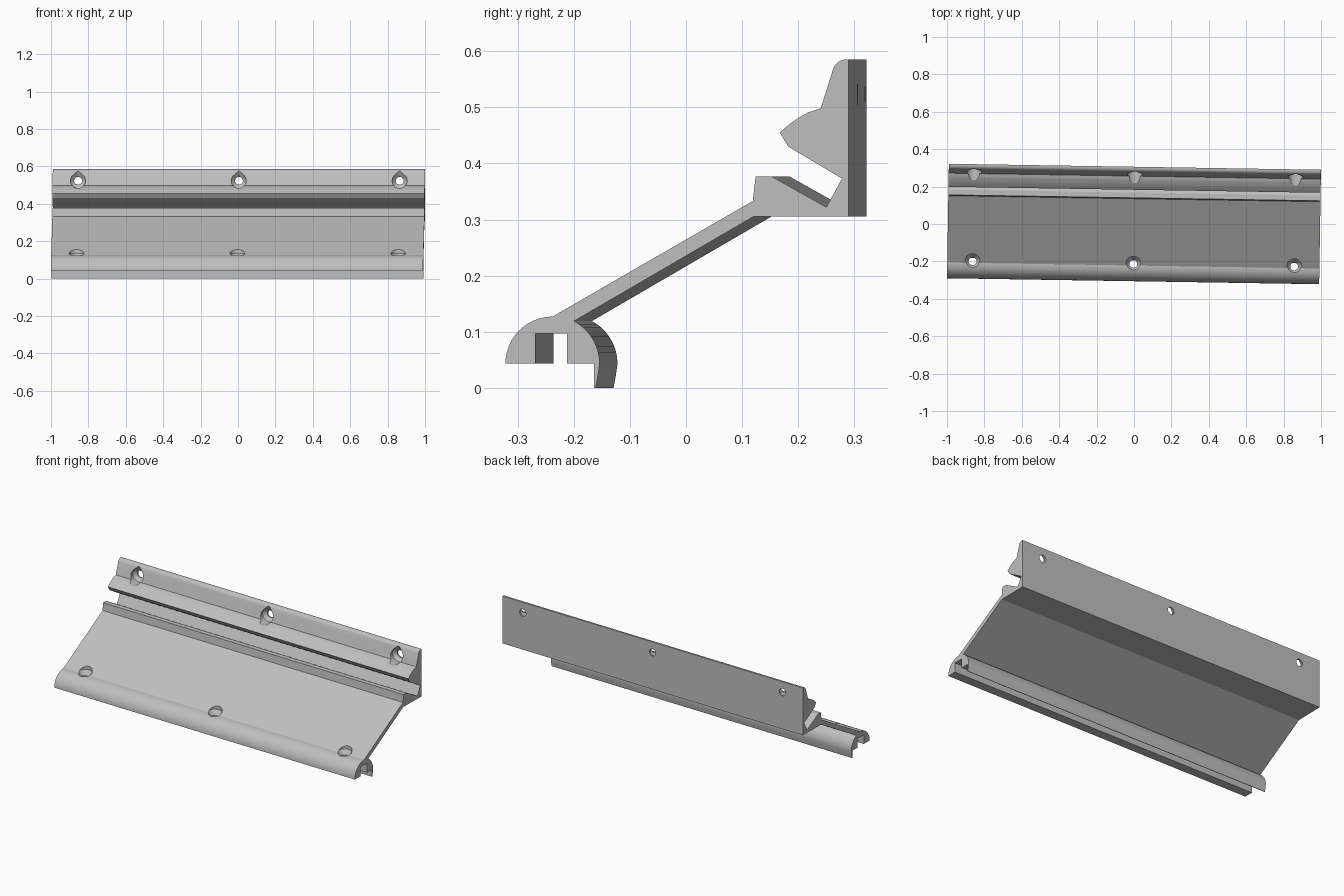
import bpy, bmesh
from math import sin, cos, radians, pi, sqrt
from mathutils import Matrix, Vector

if "Cube" in bpy.data.objects:
    bpy.data.objects.remove(bpy.data.objects["Cube"])

HALF = 0.995       # half length of the extrusion
SHIFT = 0.016      # profile offset that centres it on y
SKEW = -0.016      # slight turn about z


def arc(cy, cz, r, a0, a1, n):
    """Points along a circular arc, angles in degrees."""
    angles = [radians(a0 + (a1 - a0) * i / n) for i in range(n + 1)]
    return [(cy + r * cos(a), cz + r * sin(a)) for a in angles]


def make_object(name, bm):
    bmesh.ops.recalc_face_normals(bm, faces=bm.faces)
    mesh = bpy.data.meshes.new(name)
    bm.to_mesh(mesh)
    bm.free()
    obj = bpy.data.objects.new(name, mesh)
    bpy.context.collection.objects.link(obj)
    return obj


def loft(bm, rings):
    """Closed solid through a list of equal-sized rings of points."""
    loops = [[bm.verts.new(p) for p in ring] for ring in rings]
    for a, b in zip(loops, loops[1:]):
        for i in range(len(a)):
            j = (i + 1) % len(a)
            bm.faces.new((a[i], a[j], b[j], b[i]))
    bm.faces.new(loops[0])
    bm.faces.new(loops[-1][::-1])


def screw_hole(bm, matrix, steps):
    """Stepped hole along local z; steps are (depth, radius, pointed top)."""
    rings = []
    for depth, radius, pointed in steps:
        ring = []
        for i in range(32):
            a = 2 * pi * i / 32
            x, y = radius * cos(a), radius * sin(a)
            if pointed and y > radius * sqrt(0.5) + 1e-6:
                # straight sides meeting in a point
                y = radius * sqrt(2) - abs(x)
            ring.append(matrix @ Vector((x, y, depth)))
        rings.append(ring)
    loft(bm, rings)


# Cross-section, clockwise from the rear lower corner
profile = [(0.29, 0.305), (0.29, 0.585)]
profile += arc(0.285, 0.561, 0.024, 90, 160, 7)            # rounded top
profile += [(0.24, 0.498), (0.218, 0.491), (0.2, 0.481),   # ridge
            (0.183, 0.469), (0.167, 0.455), (0.182, 0.43)]
profile += [(0.278, 0.373), (0.25, 0.322), (0.152, 0.377)]  # groove
profile += [(0.124, 0.377), (0.119, 0.333), (-0.238, 0.127)]  # arm top
profile += arc(-0.238, 0.043, 0.084, 92, 180, 12)          # front nose
profile += [(-0.268, 0.043), (-0.268, 0.097), (-0.212, 0.097),
            (-0.212, 0.043), (-0.164, 0.043), (-0.164, 0), (-0.161, 0),
            (-0.157, 0.022)]                               # slot and lip
profile += arc(-0.24, 0.043, 0.086, 0, 62, 9)              # rear hook
profile += [(0.12, 0.305)]

bm = bmesh.new()
loft(bm, [[(x, y + SHIFT, z) for y, z in profile] for x in (-HALF, HALF)])
rail = make_object("mounting_rail", bm)

# Screw holes: upper row runs backward, lower row runs downward
bm = bmesh.new()
for x in (-0.86, 0, 0.86):
    back = Matrix.Translation((x, 0, 0.523)) @ Matrix.Rotation(-pi / 2, 4, 'X')
    back = back @ Matrix.Scale(-1, 4, (0, 1, 0))
    screw_hole(bm, back, [(0.1, 0.04, True), (0.28, 0.04, True),
                          (0.297, 0.021, False), (0.35, 0.021, False)])
    down = Matrix.Translation((x, -0.213, 0))
    screw_hole(bm, down, [(0.07, 0.021, False), (0.107, 0.021, False),
                          (0.134, 0.04, False), (0.25, 0.04, False)])
cutter = make_object("hole_cutter", bm)
cutter.hide_render = True

bpy.context.view_layer.objects.active = rail
rail.select_set(True)
cut = rail.modifiers.new("screw_holes", 'BOOLEAN')
cut.operation = 'DIFFERENCE'
cut.solver = 'EXACT'
cut.object = cutter
bpy.ops.object.modifier_apply(modifier=cut.name)
bpy.data.objects.remove(cutter)

rail.data.transform(Matrix.Rotation(SKEW, 4, 'Z'))

# Single grey plastic
grey = bpy.data.materials.new("light_grey")
grey.use_nodes = True
colour = (0.52, 0.52, 0.52, 1)
grey.diffuse_color = colour
grey.node_tree.nodes["Principled BSDF"].inputs["Base Color"].default_value = colour
rail.data.materials.clear()
rail.data.materials.append(grey)

bpy.ops.object.shade_smooth_by_angle(angle=radians(25))
